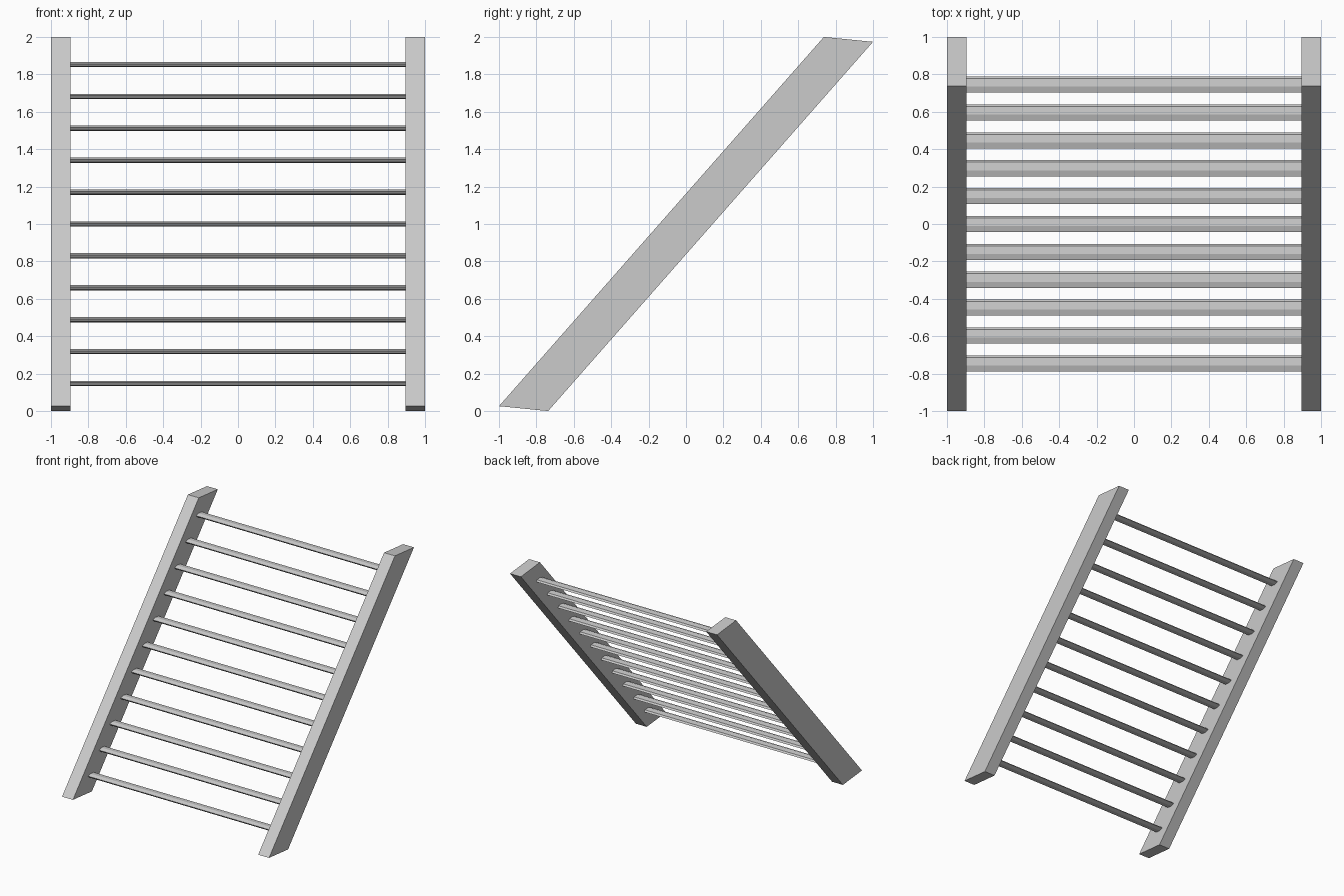
import bpy, bmesh
from math import cos, sin, radians

if "Cube" in bpy.data.objects:
    bpy.data.objects.remove(bpy.data.objects["Cube"])


def extrude_x(name, profile, x0, x1):
    """Solid made by sweeping a (y, z) profile from x0 to x1."""
    bm = bmesh.new()
    face = bm.faces.new([bm.verts.new((x0, y, z)) for y, z in profile])
    out = bmesh.ops.extrude_face_region(bm, geom=[face], use_keep_orig=True)
    verts = [g for g in out["geom"] if isinstance(g, bmesh.types.BMVert)]
    bmesh.ops.translate(bm, verts=verts, vec=(x1 - x0, 0, 0))
    bmesh.ops.recalc_face_normals(bm, faces=bm.faces[:])
    mesh = bpy.data.meshes.new(name)
    bm.to_mesh(mesh)
    bm.free()
    obj = bpy.data.objects.new(name, mesh)
    bpy.context.collection.objects.link(obj)
    return obj


# Leaning side rails
rail = [(-1, 0.026), (-0.737, 0), (1, 1.974), (0.737, 2)]
extrude_x("left_rail", rail, -1, -0.895)
extrude_x("right_rail", rail, 0.895, 1)

# Flattened six-sided rungs, tilted with the ladder
angles = [radians(-16 + 60 * k) for k in range(6)]
for i in range(11):
    y, z = 0.149 * (i - 5), 1 + 0.1705 * (i - 5)
    section = [(y + 0.045 * cos(a), z + 0.0147 * sin(a)) for a in angles]
    extrude_x(f"rung_{i + 1}", section, -0.9, 0.9)
